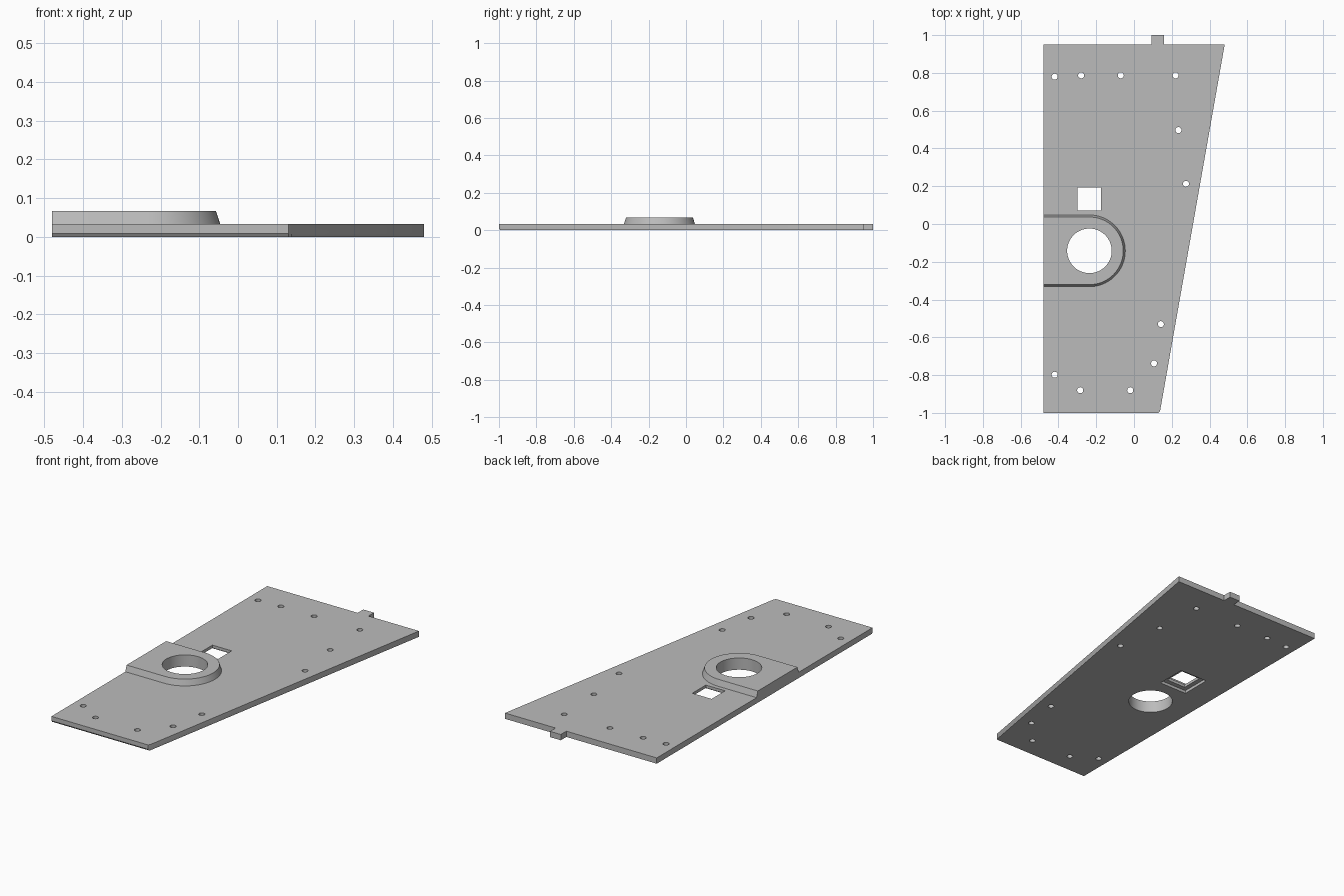
import bpy
from math import cos, sin, pi, radians

if "Cube" in bpy.data.objects:
    bpy.data.objects.remove(bpy.data.objects["Cube"], do_unlink=True)

THICK = 0.033
BOSS_TOP = 0.067
LEFT = -0.48
CX, CY = -0.236, -0.142

grey = bpy.data.materials.new("plain grey")
grey.use_nodes = True
colour = (0.5, 0.5, 0.5, 1)
grey.diffuse_color = colour
grey.node_tree.nodes["Principled BSDF"].inputs["Base Color"].default_value = colour


def loft(name, layers):
    """Closed solid through matching outlines, each given as (z, points)."""
    n = len(layers[0][1])
    verts = [(x, y, z) for z, outline in layers for x, y in outline]
    faces = [tuple(reversed(range(n))), tuple(range(len(verts) - n, len(verts)))]
    for k in range(len(layers) - 1):
        a, b = k * n, (k + 1) * n
        for i in range(n):
            j = (i + 1) % n
            faces.append((a + i, a + j, b + j, b + i))
    mesh = bpy.data.meshes.new(name)
    mesh.from_pydata(verts, [], faces)
    mesh.materials.append(grey)
    obj = bpy.data.objects.new(name, mesh)
    bpy.context.collection.objects.link(obj)
    return obj


def circle(x, y, r, n):
    return [(x + r * cos(2 * pi * i / n), y + r * sin(2 * pi * i / n)) for i in range(n)]


def square(x, y, w):
    h = w / 2
    return [(x - h, y - h), (x + h, y - h), (x + h, y + h), (x - h, y + h)]


def cut(target, outline, low, high):
    """Cut a straight opening through the target and drop the cutter."""
    cutter = loft("cutter", [(low, outline), (high, outline)])
    cutter.hide_render = True
    activate(target)
    mod = target.modifiers.new("opening", "BOOLEAN")
    mod.operation = "DIFFERENCE"
    mod.solver = "EXACT"
    mod.object = cutter
    bpy.ops.object.modifier_apply(modifier=mod.name)
    bpy.data.objects.remove(cutter, do_unlink=True)


def activate(obj):
    bpy.ops.object.select_all(action="DESELECT")
    obj.select_set(True)
    bpy.context.view_layer.objects.active = obj


# Tapered plate with the tab on its rear edge and a chamfered front edge
def plate_outline(front):
    return [(LEFT, front), (0.13, front), (0.138, -0.99), (0.48, 0.95), (0.16, 0.95),
            (0.16, 1), (0.092, 1), (0.092, 0.95), (LEFT, 0.95)]


plate = loft("plate", [(0, plate_outline(-0.994)), (0.008, plate_outline(-1)),
                       (THICK, plate_outline(-1))])


# Raised boss with a rounded end and sloping sides
def boss_outline(r):
    arc = [(CX + r * cos(a), CY + r * sin(a))
           for a in (-pi / 2 + pi * i / 32 for i in range(33))]
    return [(LEFT, CY - r)] + arc + [(LEFT, CY + r)]


boss = loft("boss", [(THICK, boss_outline(0.19)), (BOSS_TOP, boss_outline(0.179))])

# Round bore through boss and plate
for part in (plate, boss):
    cut(part, circle(CX, CY, 0.118, 64), -0.1, 0.2)

# Square window with a wider recess underneath
cut(plate, square(-0.237, 0.133, 0.122), -0.1, 0.2)
cut(plate, square(-0.237, 0.133, 0.175), -0.1, THICK / 2)

# Small screw holes
holes = [(-0.42, 0.78), (-0.28, 0.787), (-0.07, 0.787), (0.22, 0.787),
         (0.235, 0.497), (0.275, 0.213), (0.142, -0.53), (0.106, -0.738),
         (-0.42, -0.798), (-0.285, -0.88), (-0.02, -0.88)]
for x, y in holes:
    cut(plate, circle(x, y, 0.016, 24), -0.1, 0.2)

for part in (plate, boss):
    activate(part)
    bpy.ops.object.shade_smooth_by_angle(angle=radians(30))
